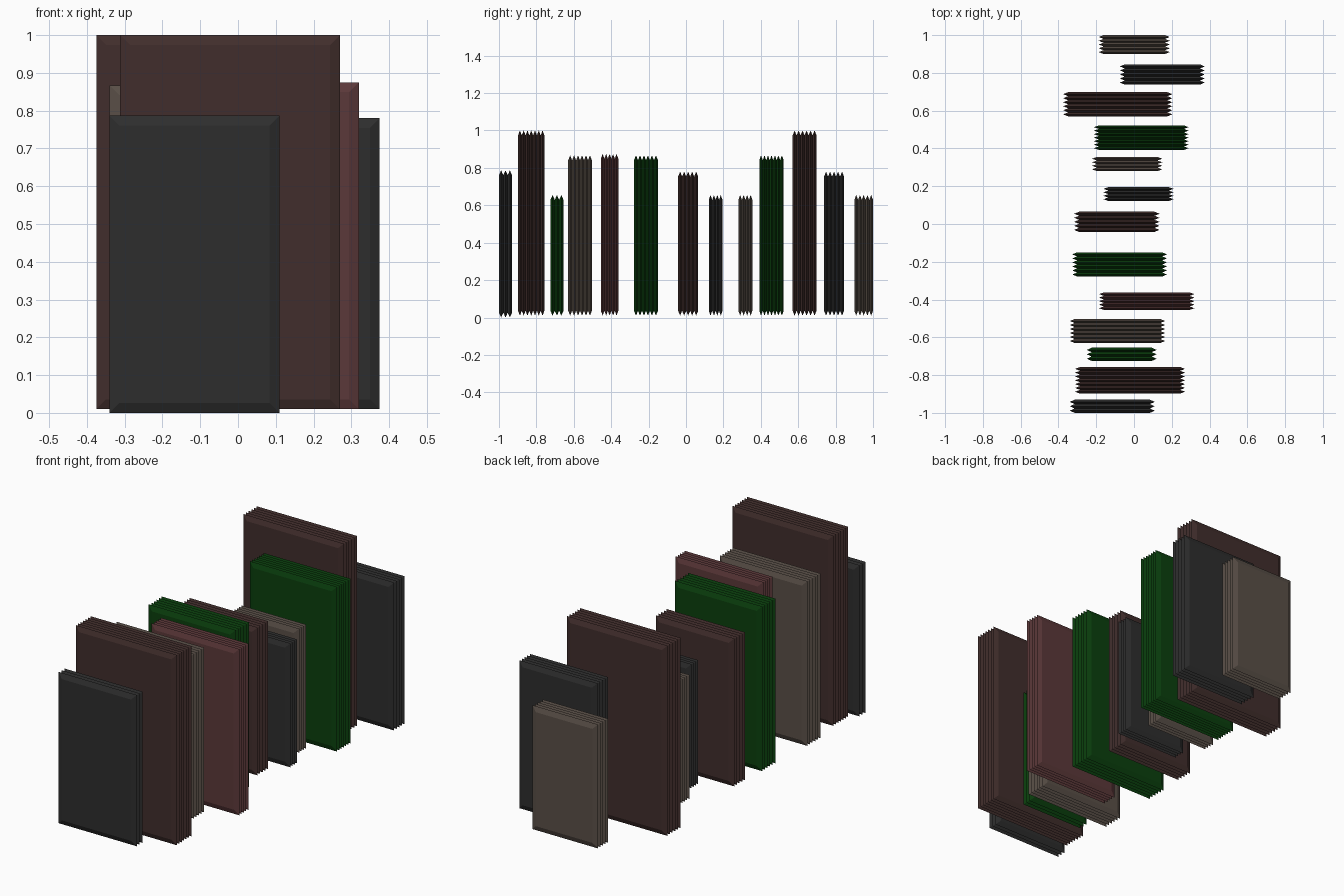
import bpy, bmesh

if "Cube" in bpy.data.objects:
    bpy.data.objects.remove(bpy.data.objects["Cube"])

PITCH = 0.02    # target thickness of one sheet
INSET = 0.026   # how far the flat faces sit inside the sharp rim


def material(name, rgb):
    m = bpy.data.materials.new(name)
    m.diffuse_color = (*rgb, 1)
    m.use_nodes = True
    m.node_tree.nodes["Principled BSDF"].inputs["Base Color"].default_value = m.diffuse_color
    return m


MATS = {
    "dark": material("charcoal", (0.027, 0.027, 0.027)),
    "brown": material("brown", (0.053, 0.027, 0.025)),
    "taupe": material("taupe", (0.100, 0.078, 0.063)),
    "red": material("dull_red", (0.105, 0.040, 0.041)),
    "green": material("green", (0.003, 0.050, 0.004)),
}


def sheet_stack(name, x0, x1, y0, y1, z0, z1, mat):
    """Upright stack of thin sheets, each tapering to a sharp rim."""
    count = max(1, int((y1 - y0) / PITCH + 0.5))
    t = (y1 - y0) / count
    bm = bmesh.new()
    rings = []
    for y, d in ((y0, INSET), (y0 + t / 2, 0), (y0 + t, INSET)):
        rings.append([bm.verts.new(p) for p in (
            (x0 + d, y, z0 + d), (x1 - d, y, z0 + d),
            (x1 - d, y, z1 - d), (x0 + d, y, z1 - d))])
    for a, b in zip(rings, rings[1:]):
        for i in range(4):
            j = (i + 1) % 4
            bm.faces.new((a[i], a[j], b[j], b[i]))
    bm.faces.new(rings[0])
    bm.faces.new(rings[-1])
    bmesh.ops.recalc_face_normals(bm, faces=bm.faces)
    me = bpy.data.meshes.new(name)
    bm.to_mesh(me)
    bm.free()
    me.materials.append(MATS[mat])
    ob = bpy.data.objects.new(name, me)
    bpy.context.collection.objects.link(ob)
    # repeat the sheet through the thickness of the book
    arr = ob.modifiers.new("sheets", 'ARRAY')
    arr.count = count
    arr.use_relative_offset = False
    arr.use_constant_offset = True
    arr.constant_offset_displace = (0, t, 0)


# Row of books, front to back: x range, y range, bottom, top, colour
BOOKS = [
    (-0.34, 0.11, -1.000, -0.930, 0.00, 0.787, "dark"),
    (-0.312, 0.27, -0.898, -0.757, 0.01, 1.000, "brown"),
    (-0.25, 0.12, -0.725, -0.655, 0.01, 0.655, "green"),
    (-0.34, 0.165, -0.630, -0.503, 0.01, 0.867, "taupe"),
    (-0.185, 0.32, -0.455, -0.362, 0.01, 0.875, "red"),
    (-0.327, 0.175, -0.278, -0.150, 0.01, 0.867, "green"),
    (-0.317, 0.135, -0.042, 0.065, 0.01, 0.780, "brown"),
    (-0.162, 0.210, 0.122, 0.195, 0.01, 0.655, "dark"),
    (-0.222, 0.150, 0.280, 0.355, 0.01, 0.655, "taupe"),
    (-0.212, 0.290, 0.392, 0.522, 0.01, 0.867, "green"),
    (-0.375, 0.203, 0.570, 0.698, 0.01, 1.000, "brown"),
    (-0.075, 0.375, 0.738, 0.845, 0.01, 0.780, "dark"),
    (-0.187, 0.190, 0.900, 1.000, 0.01, 0.655, "taupe"),
]
for n, (xa, xb, ya, yb, za, zb, mat) in enumerate(BOOKS, 1):
    sheet_stack(f"book_{n:02d}", xa, xb, ya, yb, za, zb, mat)
